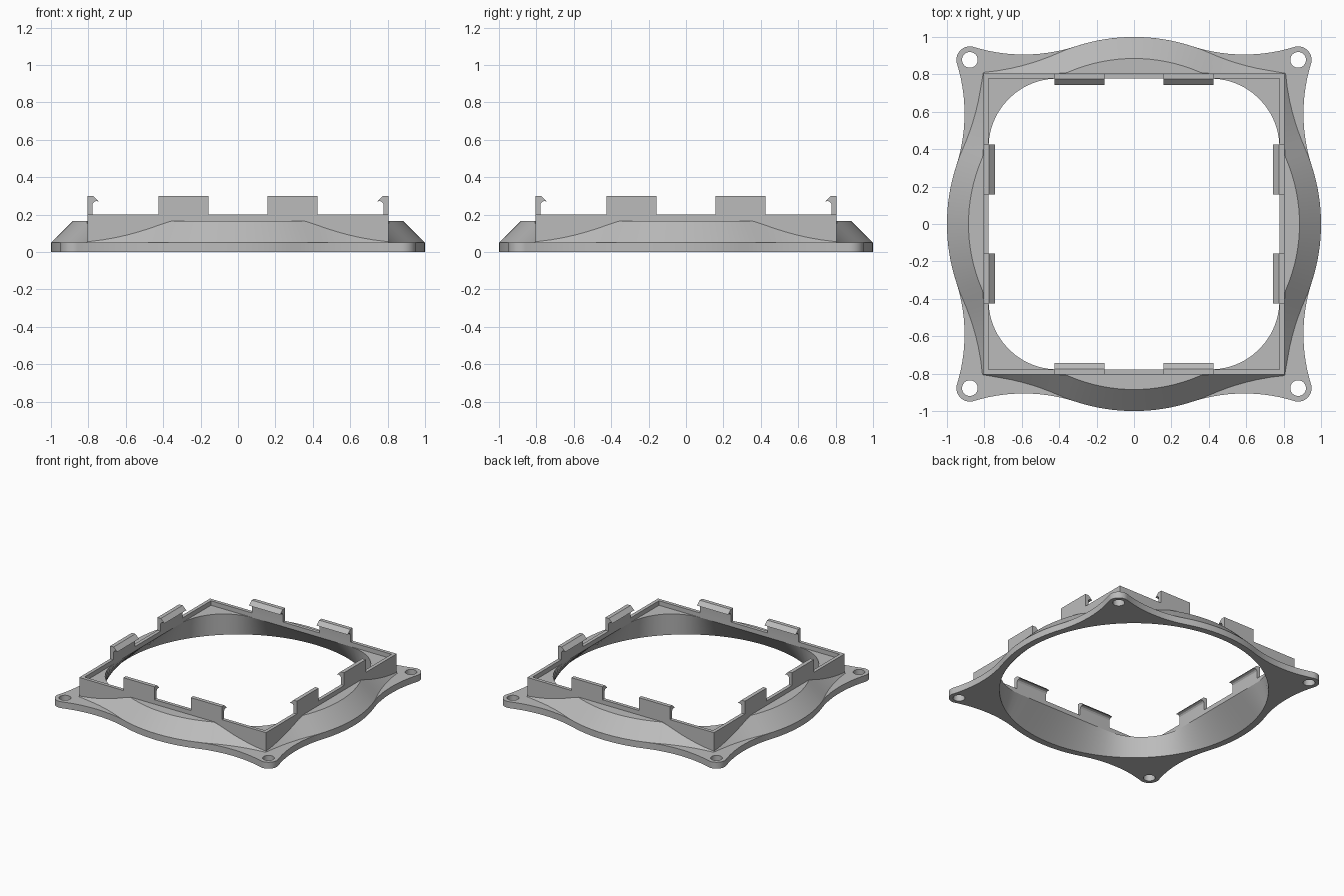
import bpy, bmesh
from math import sin, cos, tan, atan2, radians, pi, sqrt, acos, hypot

if "Cube" in bpy.data.objects:
    bpy.data.objects.remove(bpy.data.objects["Cube"])

OUT, INN = 0.805, 0.778        # half widths of the square collar
FLANGE, LEDGE, TOP = 0.05, 0.165, 0.2
DUCT, CORNER = 0.95, 0.37      # round opening, rounded corner of the square end
HOLE = 0.8775                  # screw hole position

grey = bpy.data.materials.new("grey_plastic")
grey.use_nodes = True
colour = (0.5, 0.5, 0.5, 1)
grey.diffuse_color = colour
grey.node_tree.nodes["Principled BSDF"].inputs["Base Color"].default_value = colour


def turn(p, k):
    """Rotate a point by k quarter turns about z."""
    x, y = p[0], p[1]
    for _ in range(k):
        x, y = y, -x
    return (x, y, *p[2:])


def finish(bm, name):
    bmesh.ops.remove_doubles(bm, verts=bm.verts, dist=1e-5)
    bmesh.ops.recalc_face_normals(bm, faces=bm.faces)
    mesh = bpy.data.meshes.new(name)
    bm.to_mesh(mesh)
    bm.free()
    mesh.materials.append(grey)
    ob = bpy.data.objects.new(name, mesh)
    bpy.context.scene.collection.objects.link(ob)
    bpy.ops.object.select_all(action="DESELECT")
    ob.select_set(True)
    bpy.context.view_layer.objects.active = ob
    bpy.ops.object.shade_smooth_by_angle(angle=radians(25))
    return ob


def arc(cx, cy, r, a0, a1, n):
    return [(cx + r * cos(a0 + (a1 - a0) * i / n),
             cy + r * sin(a0 + (a1 - a0) * i / n)) for i in range(n + 1)]


# Flange: wavy outline with rounded ears, round opening and four screw holes
def flange_outline():
    r, ear, d = 0.9, 0.072, HOLE * sqrt(2)
    spread = acos(((1 + r) ** 2 + d * d - (r + ear) ** 2) / (2 * (1 + r) * d))
    a = pi / 4 + spread
    cx, cy = (1 + r) * cos(a), (1 + r) * sin(a)
    to_ear = atan2(HOLE - cy, HOLE - cx)
    half = arc(0, 0, 1, pi / 2, a, 8)
    half += arc(cx, cy, r, a - pi, to_ear, 14)[1:]
    half += arc(HOLE, HOLE, ear, to_ear + pi, pi / 4, 10)[1:]
    side = [(-x, y) for x, y in reversed(half)] + half[1:]
    return [turn(p, k) for k in range(4) for p in side[:-1]]


curve = bpy.data.curves.new("flange_shape", "CURVE")
curve.dimensions = "2D"
curve.fill_mode = "BOTH"
curve.extrude = FLANGE / 2
loops = [flange_outline(), arc(0, 0, DUCT, 0, 2 * pi, 120)[:-1]]
loops += [arc(sx * HOLE, sy * HOLE, 0.042, 0, 2 * pi, 32)[:-1]
          for sx in (-1, 1) for sy in (-1, 1)]
for loop in loops:
    spline = curve.splines.new("POLY")
    spline.points.add(len(loop) - 1)
    for pt, (x, y) in zip(spline.points, loop):
        pt.co = (x, y, 0, 1)
    spline.use_cyclic_u = True
shape = bpy.data.objects.new("flange_shape", curve)
bpy.context.scene.collection.objects.link(shape)
bpy.context.view_layer.update()
filled = bpy.data.meshes.new_from_object(shape.evaluated_get(bpy.context.evaluated_depsgraph_get()))
bpy.data.objects.remove(shape)
bm = bmesh.new()
bm.from_mesh(filled)
bmesh.ops.translate(bm, verts=bm.verts, vec=(0, 0, FLANGE / 2))
bpy.data.meshes.remove(filled)
finish(bm, "flange").data.materials.clear()
bpy.data.objects["flange"].data.materials.append(grey)


# Duct, collar and sloped skirt: one closed loft, a cross-section per angle
def rounded_square(a):
    """Distance to a rounded square along a ray, a measured from the side's middle."""
    a, c = abs(a), INN - CORNER
    if INN * tan(a) <= c:
        return INN / cos(a)
    b = c * (sin(a) + cos(a))
    return b + sqrt(b * b - 2 * c * c + CORNER ** 2)


def section(a):
    drop = LEDGE - FLANGE
    x, t = OUT * tan(a), tan(a)
    if abs(a) <= radians(24.01):
        rim = (x, sqrt((1 - drop) ** 2 - x * x))
        foot = (rim[0] / (1 - drop), rim[1] / (1 - drop))
        z = LEDGE
    else:
        # concave blend between the round skirt and the collar's corner
        r, bend = 1.25, radians(24)
        cx, cy = (1 + r) * sin(bend) * (1 if x > 0 else -1), (1 + r) * cos(bend)
        d = hypot(x - cx, OUT - cy)
        rim = (x, OUT)
        foot = (cx + (x - cx) * r / d, cy + (OUT - cy) * r / d)
        z = FLANGE + min(drop, max(0, d - r))
    rs = rounded_square(a)
    return [(DUCT * sin(a), DUCT * cos(a), 0),
            (rs * sin(a), rs * cos(a), LEDGE),
            (INN * t, INN, LEDGE), (INN * t, INN, TOP),
            (x, OUT, TOP), (x, OUT, z), (*rim, z), (*foot, FLANGE)]


bm = bmesh.new()
columns = []
for k in range(4):
    for i in range(-15, 15):
        columns.append([bm.verts.new(turn(p, k)) for p in section(radians(3 * i))])
for c0, c1 in zip(columns, columns[1:] + columns[:1]):
    for j in range(len(c0)):
        n = (j + 1) % len(c0)
        bm.faces.new((c0[j], c0[n], c1[n], c1[j]))
bmesh.ops.dissolve_degenerate(bm, edges=bm.edges, dist=1e-5)
finish(bm, "duct_and_collar")

# Snap clips: hooked profile, two per side
hook = [(OUT, 0.195), (OUT, 0.3), (0.775, 0.3), (0.743, 0.27), (0.758, 0.273),
        (0.77, 0.268), (0.777, 0.258), (INN, 0.245), (INN, 0.195)]
for k, side in enumerate(("back", "left", "front", "right")):
    for n, x0 in enumerate((-0.425, 0.157)):
        bm = bmesh.new()
        ends = [[bm.verts.new(turn((x, y, z), k)) for y, z in hook]
                for x in (x0, x0 + 0.268)]
        for e in ends:
            bm.faces.new(e)
        for j in range(len(hook)):
            m = (j + 1) % len(hook)
            bm.faces.new((ends[0][j], ends[0][m], ends[1][m], ends[1][j]))
        finish(bm, f"{side}_clip_{n + 1}")
